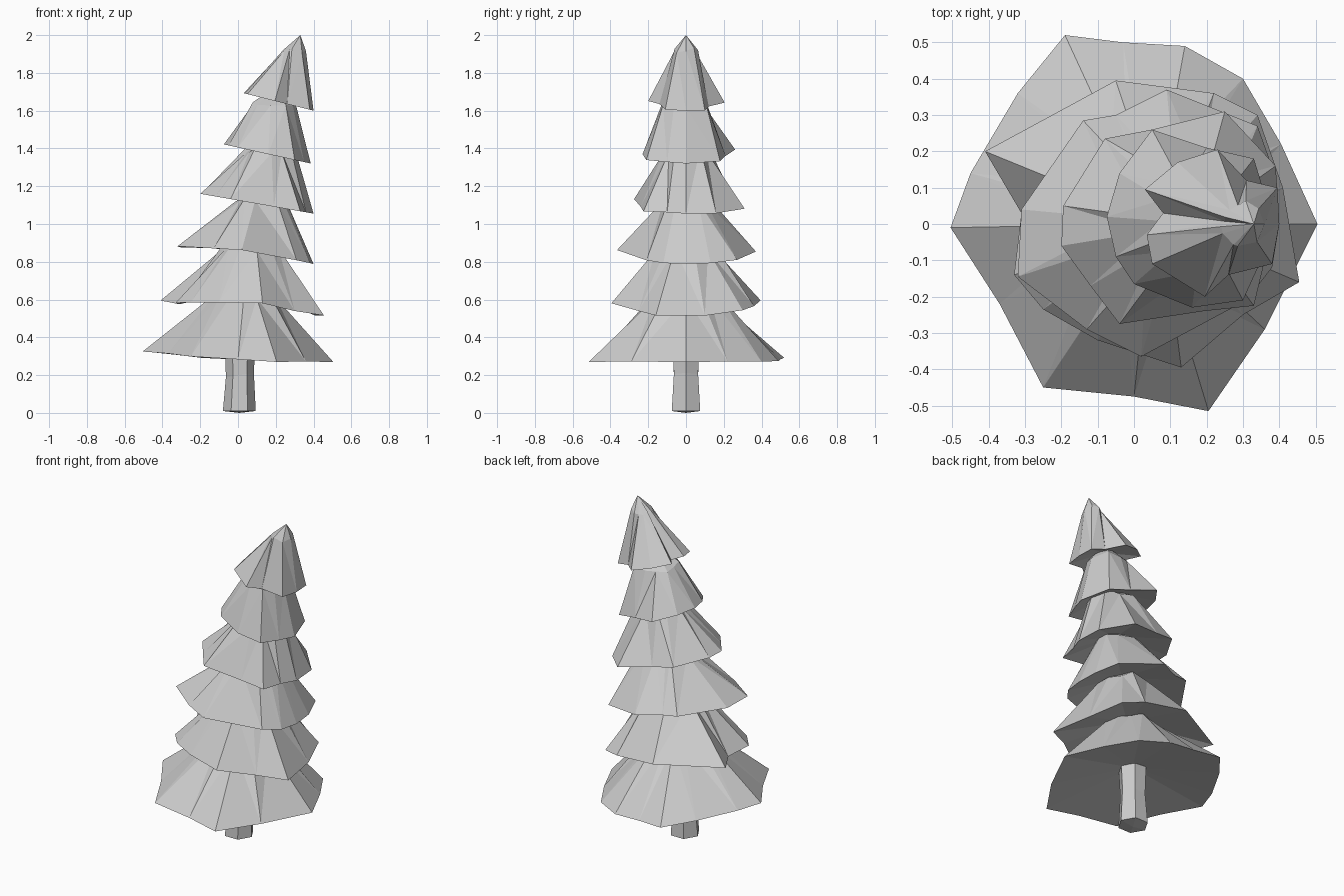
import bpy, bmesh, math, random

random.seed(4)


def finish(bm, name):
    bmesh.ops.triangulate(bm, faces=bm.faces[:])
    bmesh.ops.recalc_face_normals(bm, faces=bm.faces[:])
    mesh = bpy.data.meshes.new(name)
    bm.to_mesh(mesh)
    bm.free()
    bpy.context.collection.objects.link(bpy.data.objects.new(name, mesh))


def bridge(bm, a, b):
    n = len(a)
    for i in range(n):
        j = (i + 1) % n
        bm.faces.new((a[i], a[j], b[j], b[i]))


def fan(bm, ring, tip):
    v = bm.verts.new(tip)
    for i in range(len(ring)):
        bm.faces.new((ring[i], ring[(i + 1) % len(ring)], v))


def tier(name, rim, height, collar, tip, under):
    """rim: plan outline; height: z0, slope in x, lift with y squared;
    collar: x, z, radius of the upper ring; under: hollow centre x, z."""
    z0, slope, lift = height
    cx, cz, cr = collar
    bm = bmesh.new()
    low = [bm.verts.new((x, y, z0 + slope * x + lift * y * y)) for x, y in rim]
    top = []
    for x, y in rim:
        a = math.atan2(y, x - cx)
        r = cr * random.uniform(0.9, 1.1)
        top.append(bm.verts.new((cx + r * math.cos(a), r * math.sin(a),
                                 cz + random.uniform(-0.015, 0.015))))
    bridge(bm, low, top)
    fan(bm, top, tip)
    fan(bm, low, (under[0], 0, under[1]))
    finish(bm, name)


# Trunk: crooked six-sided post
bm = bmesh.new()
rings = []
for x, z, r in ((0.007, 0.01, 0.087), (0.01, 0.2, 0.074), (0.012, 0.45, 0.084)):
    rings.append([bm.verts.new((x + r * math.cos(k * math.pi / 3),
                                r * math.sin(k * math.pi / 3),
                                z + (0.012 * math.cos(k * math.pi / 3) if z == 0.2 else 0)))
                  for k in range(6)])
bridge(bm, rings[0], rings[1])
bridge(bm, rings[1], rings[2])
fan(bm, rings[0], (0.007, 0, 0))
bm.faces.new(rings[2])
finish(bm, "trunk")

# Branch tiers, bottom to top, leaning toward +x
tier("branch_tier_1",
     [(0.505, 0), (0.405, 0.22), (0.30, 0.40), (0.14, 0.49), (-0.03, 0.50),
      (-0.19, 0.52), (-0.32, 0.36), (-0.45, 0.14), (-0.505, -0.01),
      (-0.37, -0.22), (-0.25, -0.45), (0, -0.475), (0.205, -0.515), (0.36, -0.29)],
     (0.297, -0.055, -0.06), (0.05, 0.62, 0.16), (0.06, 0, 0.68), (0.01, 0.38))
tier("branch_tier_2",
     [(0.41, 0.1), (0.34, 0.30), (0.22, 0.36), (-0.05, 0.395), (-0.41, 0.20),
      (-0.31, 0.03), (-0.33, -0.14), (-0.25, -0.235), (-0.1, -0.32),
      (0.13, -0.395), (0.3, -0.25), (0.455, -0.16)],
     (0.548, -0.087, 0.28), (0.08, 0.87, 0.155), (0.1, 0, 0.95), (0.05, 0.66))
tier("branch_tier_3",
     [(0.40, 0), (0.39, 0.13), (0.34, 0.27), (0.09, 0.37), (-0.05, 0.30),
      (-0.14, 0.285), (-0.31, 0.04), (-0.32, -0.145), (-0.13, -0.29),
      (0.02, -0.365), (0.31, -0.21), (0.38, -0.12)],
     (0.838, -0.125, 0.2), (0.125, 1.13, 0.13), (0.14, 0, 1.2), (0.09, 0.93))
tier("branch_tier_4",
     [(0.40, 0), (0.39, 0.16), (0.25, 0.31), (0.05, 0.26), (-0.08, 0.235),
      (-0.195, 0.05), (-0.20, -0.06), (-0.12, -0.17), (-0.04, -0.275),
      (0.19, -0.24), (0.33, -0.225), (0.36, -0.1)],
     (1.125, -0.175, 0), (0.165, 1.39, 0.125), (0.18, 0, 1.46), (0.13, 1.18))
tier("branch_tier_5",
     [(0.385, 0), (0.33, 0.18), (0.20, 0.21), (0.05, 0.26), (-0.04, 0.14),
      (-0.075, 0.02), (-0.05, -0.09), (0.0, -0.165), (0.16, -0.23),
      (0.30, -0.21), (0.35, -0.1)],
     (1.405, -0.22, 0), (0.19, 1.63, 0.125), (0.22, 0, 1.74), (0.17, 1.44))
tier("treetop",
     [(0.40, 0), (0.395, 0.10), (0.31, 0.12), (0.23, 0.205), (0.12, 0.17),
      (0.03, 0.095), (0.08, 0.03), (0.035, -0.03), (0.05, -0.11),
      (0.195, -0.20), (0.26, -0.14), (0.38, -0.11)],
     (1.70, -0.25, 0), (0.305, 1.92, 0.06), (0.33, 0, 2.0), (0.21, 1.69))
